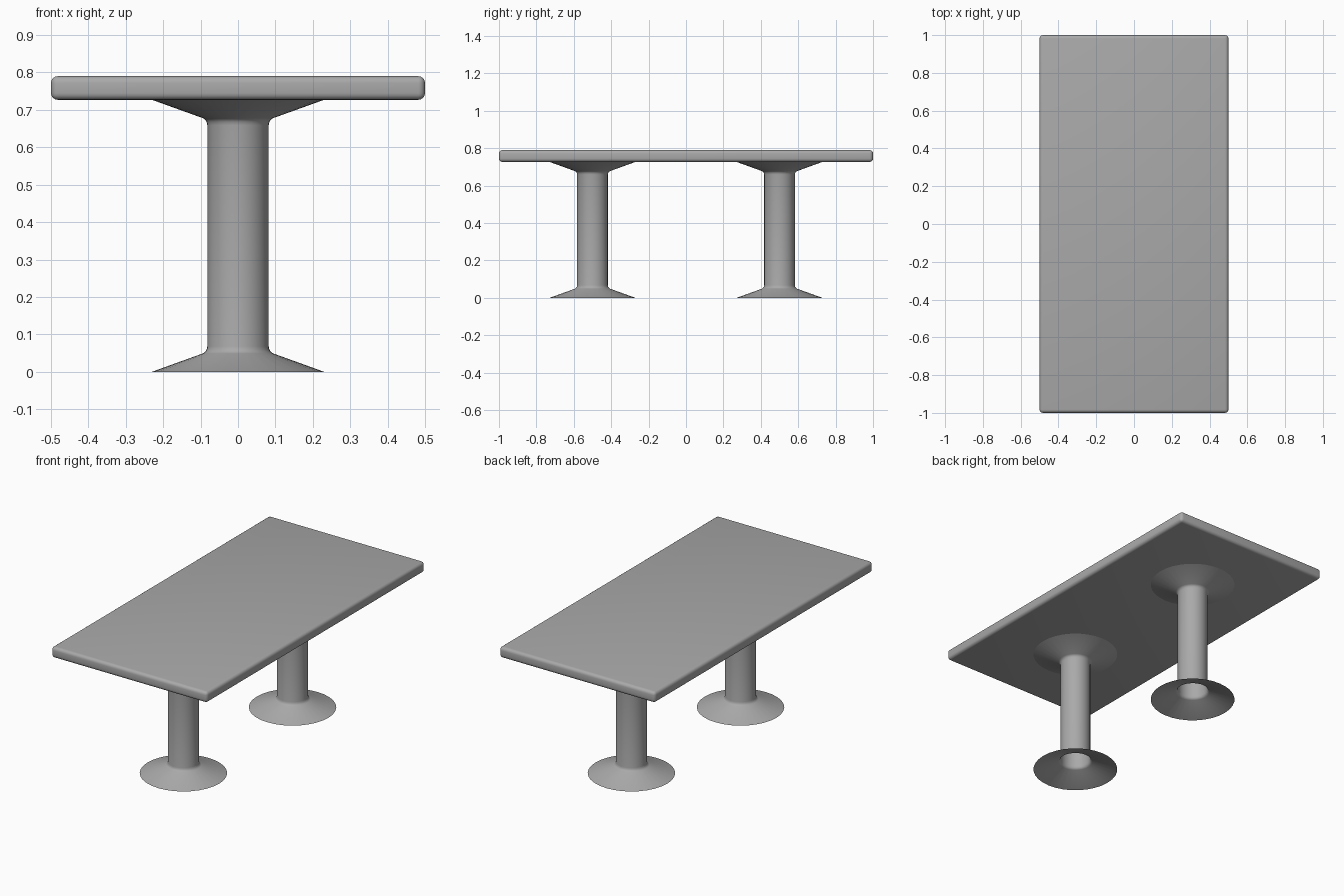
import bpy
import bmesh
import math
from mathutils import Matrix, Vector

old = bpy.data.objects.get("Cube")
if old:
    bpy.data.objects.remove(old, do_unlink=True)

HEIGHT, UNDERSIDE = 0.79, 0.727

grey = bpy.data.materials.new("mid grey")
grey.use_nodes = True
colour = (0.4, 0.4, 0.4, 1)
grey.diffuse_color = colour
grey.node_tree.nodes["Principled BSDF"].inputs["Base Color"].default_value = colour


def add_object(name, bm):
    mesh = bpy.data.meshes.new(name)
    bm.to_mesh(mesh)
    bm.free()
    mesh.materials.append(grey)
    obj = bpy.data.objects.new(name, mesh)
    bpy.context.collection.objects.link(obj)
    bpy.ops.object.select_all(action="DESELECT")
    obj.select_set(True)
    bpy.context.view_layer.objects.active = obj
    bpy.ops.object.shade_smooth_by_angle(angle=math.radians(40))
    return obj


# Tabletop: a slab with rounded edges
bm = bmesh.new()
bmesh.ops.create_cube(bm, size=1)
bmesh.ops.scale(bm, vec=(1, 2, HEIGHT - UNDERSIDE), verts=bm.verts)
bmesh.ops.translate(bm, vec=(0, 0, (HEIGHT + UNDERSIDE) / 2), verts=bm.verts)
bmesh.ops.bevel(bm, geom=bm.edges[:], offset=0.018, segments=4,
                profile=0.5, affect="EDGES")
add_object("tabletop", bm)

# Pedestals: open turned shells flaring alike at floor and tabletop
lower = [(0.23, 0), (0.094, 0.049), (0.088, 0.053), (0.084, 0.059), (0.082, 0.068)]
profile = lower + [(r, UNDERSIDE - z) for r, z in reversed(lower)]
for name, y in (("front_pedestal", -0.5), ("back_pedestal", 0.5)):
    bm = bmesh.new()
    verts = [bm.verts.new((r, 0, z)) for r, z in profile]
    edges = [bm.edges.new(pair) for pair in zip(verts, verts[1:])]
    bmesh.ops.spin(bm, geom=verts + edges, cent=(0, 0, 0), axis=(0, 0, 1),
                   angle=math.tau, steps=32, use_merge=True)
    bmesh.ops.remove_doubles(bm, verts=bm.verts, dist=0.0001)
    bmesh.ops.recalc_face_normals(bm, faces=bm.faces)
    # Make the shell face outward
    bm.normal_update()
    side = max(bm.faces, key=lambda f: f.calc_area())
    centre = side.calc_center_median()
    if side.normal.dot(Vector((centre.x, centre.y, 0))) < 0:
        bmesh.ops.reverse_faces(bm, faces=bm.faces)
    bmesh.ops.transform(bm, matrix=Matrix.Translation((0, y, 0)), verts=bm.verts)
    add_object(name, bm)
